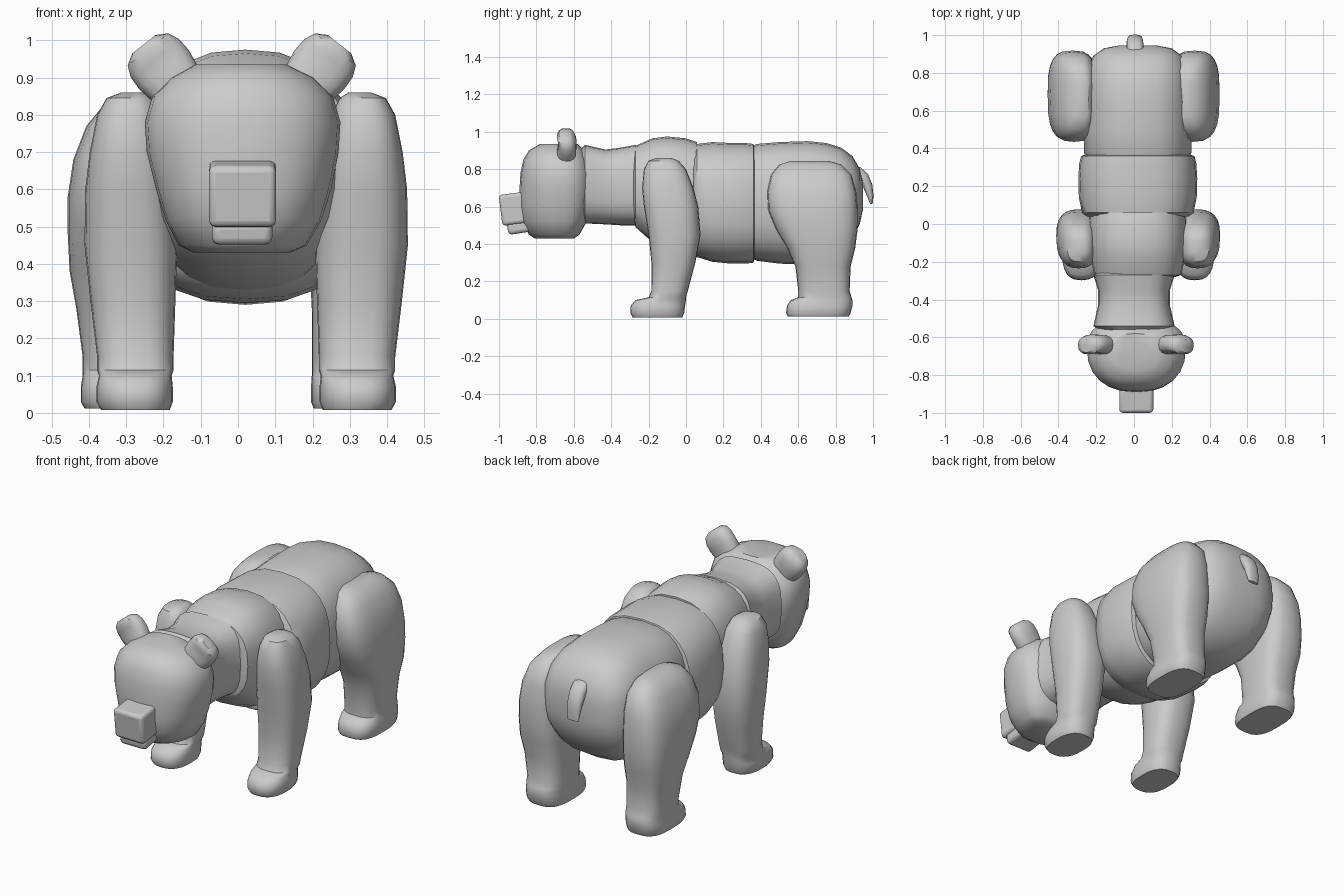
import bpy, math
from mathutils import Vector

grey = bpy.data.materials.new("plain grey")
grey.diffuse_color = (0.6, 0.6, 0.6, 1)


def finish(name, verts, faces, angle=40):
    me = bpy.data.meshes.new(name)
    me.from_pydata(verts, [], faces)
    me.materials.append(grey)
    me.shade_smooth()
    me.set_sharp_from_angle(angle=math.radians(angle))
    ob = bpy.data.objects.new(name, me)
    bpy.context.collection.objects.link(ob)
    return ob


def loft(name, rings, n=24, power=2.6, angle=40):
    """Skin rings of (centre, u, v_plus, v_minus) with superelliptic sections."""
    verts, faces = [], []
    for c, u, vp, vm in rings:
        for i in range(n):
            a = 2 * math.pi * i / n
            ca, sa = math.cos(a), math.sin(a)
            x = math.copysign(abs(ca) ** (2 / power), ca)
            y = abs(sa) ** (2 / power)
            verts.append(Vector(c) + Vector(u) * x + Vector(vp if sa > 0 else vm) * y)
    for k in range(len(rings) - 1):
        for i in range(n):
            j = (i + 1) % n
            faces.append((k * n + i, k * n + j, (k + 1) * n + j, (k + 1) * n + i))
    last = (len(rings) - 1) * n
    faces += [tuple(reversed(range(n))), tuple(range(last, last + n))]
    ob = finish(name, verts, faces, angle)
    # consistent outward normals
    import bmesh
    bm = bmesh.new()
    bm.from_mesh(ob.data)
    bmesh.ops.recalc_face_normals(bm, faces=bm.faces)
    bm.to_mesh(ob.data)
    bm.free()
    return ob


def along_y(name, rows, power=2.6, cx=0.02):
    """rows: y, half width, bottom z, top z"""
    rings = []
    for y, w, lo, hi in rows:
        h = (hi - lo) / 2
        rings.append(((cx, y, lo + h), (w, 0, 0), (0, 0, h), (0, 0, -h)))
    return loft(name, rings, power=power)


def along_z(name, rows, power=2.6, mid=None):
    """rows: z, x min, x max, y min, y max; mid is the y of the widest line"""
    rings = []
    for z, x0, x1, y0, y1 in rows:
        m = (y0 + y1) / 2 if mid is None else mid
        rings.append((((x0 + x1) / 2, m, z), ((x1 - x0) / 2, 0, 0),
                      (0, y1 - m, 0), (0, y0 - m, 0)))
    return loft(name, rings, power=power)


# trunk segments
along_y("rump", [(.34, .27, .33, .92), (.38, .285, .31, .935), (.5, .285, .295, .945),
                 (.65, .285, .29, .95), (.75, .28, .31, .94), (.83, .265, .36, .915),
                 (.89, .235, .43, .87), (.93, .18, .51, .8), (.945, .1, .58, .73)])
along_y("belly", [(.04, .27, .35, .91), (.06, .295, .33, .935), (.14, .312, .305, .945),
                  (.24, .315, .295, .94), (.32, .31, .295, .94), (.36, .30, .30, .935),
                  (.37, .27, .33, .91)])
along_y("chest", [(-.28, .2, .53, .89), (-.27, .23, .49, .925), (-.18, .25, .41, .965),
                  (-.1, .26, .37, .975), (0, .26, .34, .965), (.06, .255, .33, .945)])
along_y("neck", [(-.56, .19, .53, .91), (-.54, .215, .51, .93), (-.43, .19, .505, .905),
                 (-.35, .19, .50, .915), (-.27, .215, .50, .93), (-.25, .19, .52, .9)], 3, 0)

# head with a flatter back and rounded face
along_z("head", [(.43, -.12, .14, -.81, -.6), (.45, -.16, .185, -.84, -.57),
                 (.52, -.195, .225, -.88, -.53), (.6, -.22, .25, -.89, -.505),
                 (.7, -.245, .27, -.89, -.49), (.78, -.25, .275, -.885, -.495),
                 (.85, -.23, .255, -.87, -.515), (.9, -.18, .205, -.84, -.545),
                 (.935, -.115, .13, -.78, -.58)], 2.4, -.65)


# snout and jaw blocks
def block(name, lo, hi, tilt, bevel):
    lo, hi = Vector(lo), Vector(hi)
    c, d = (lo + hi) / 2, hi - lo
    verts = [(d.x * x, d.y * y, d.z * z) for x in (-.5, .5) for y in (-.5, .5) for z in (-.5, .5)]
    faces = [(0, 1, 3, 2), (4, 6, 7, 5), (0, 4, 5, 1), (2, 3, 7, 6), (0, 2, 6, 4), (1, 5, 7, 3)]
    ob = finish(name, verts, faces, 50)
    ob.location, ob.rotation_euler = c, (tilt, 0, 0)
    mod = ob.modifiers.new("round", 'BEVEL')
    mod.width, mod.segments = bevel, 3


block("snout", (-.078, -.992, .507), (.102, -.82, .673), math.radians(7), .018)
block("jaw", (-.07, -.955, .46), (.092, -.80, .525), math.radians(9), .02)

# ears, leaning outward and dished at the front
for side, x0 in ((-1, -.13), (1, .15)):
    d = Vector((side * .62, 0, .78))
    across = Vector((.78, 0, -side * .62))
    rings = []
    for t, w, back, front in ((-.02, .055, .04, .035), (.05, .075, .05, .04), (.11, .085, .055, .03),
                              (.15, .083, .055, .03), (.18, .07, .045, .035), (.198, .04, .025, .025)):
        c = Vector((x0, -.64, .835)) + d * t
        rings.append((c, across * w, (0, back, 0), (0, -front - .015, 0)))
    loft("ear", rings, n=16, power=2.5)

# legs: z, inner x, outer x, front y, back y, for the positive side
front_leg = [(.86, .275, .335, -.16, -.08), (.845, .25, .375, -.2, -.04), (.8, .23, .40, -.225, .0),
             (.7, .21, .42, -.235, .04), (.6, .195, .432, -.225, .065), (.45, .185, .434, -.2, .078),
             (.3, .19, .418, -.185, .05), (.15, .195, .4, -.185, .01), (.115, .195, .4, -.2, .0),
             (.1, .2, .395, -.27, -.0), (.07, .197, .402, -.295, -.005),
             (.03, .197, .402, -.298, -.01), (.008, .205, .39, -.285, -.02)]
back_leg = [(.845, .24, .31, .56, .76), (.825, .22, .36, .5, .83), (.77, .2, .405, .455, .885),
            (.68, .19, .44, .435, .91), (.58, .19, .455, .44, .918), (.48, .19, .455, .48, .918),
            (.38, .195, .45, .54, .905), (.28, .2, .432, .585, .88), (.15, .2, .415, .6, .875),
            (.115, .2, .415, .6, .885), (.1, .2, .415, .56, .89), (.07, .198, .42, .54, .89),
            (.03, .198, .42, .535, .88), (.012, .205, .41, .545, .87)]
for rows, name, cx, power in ((front_leg, "front_leg", .022, 2.6), (back_leg, "back_leg", -.002, 3)):
    for side in (-1, 1):
        along_z(name, [(z, *sorted((side * a + cx, side * b + cx)), y0, y1)
                       for z, a, b, y0, y1 in rows], power)

# short drooping tail
path = [(.88, .79, .025), (.92, .785, .03), (.95, .755, .03), (.972, .71, .026),
        (.985, .66, .018), (.992, .615, .008)]
rings = []
for i, (y, z, r) in enumerate(path):
    a, b = path[max(i - 1, 0)], path[min(i + 1, len(path) - 1)]
    t = Vector((0, b[0] - a[0], b[1] - a[1])).normalized()
    v = Vector((0, -t.z, t.y)) * r
    rings.append(((.005, y, z), (.03 + r * .5, 0, 0), v, -v))
loft("tail", rings, n=14, power=2.3)
